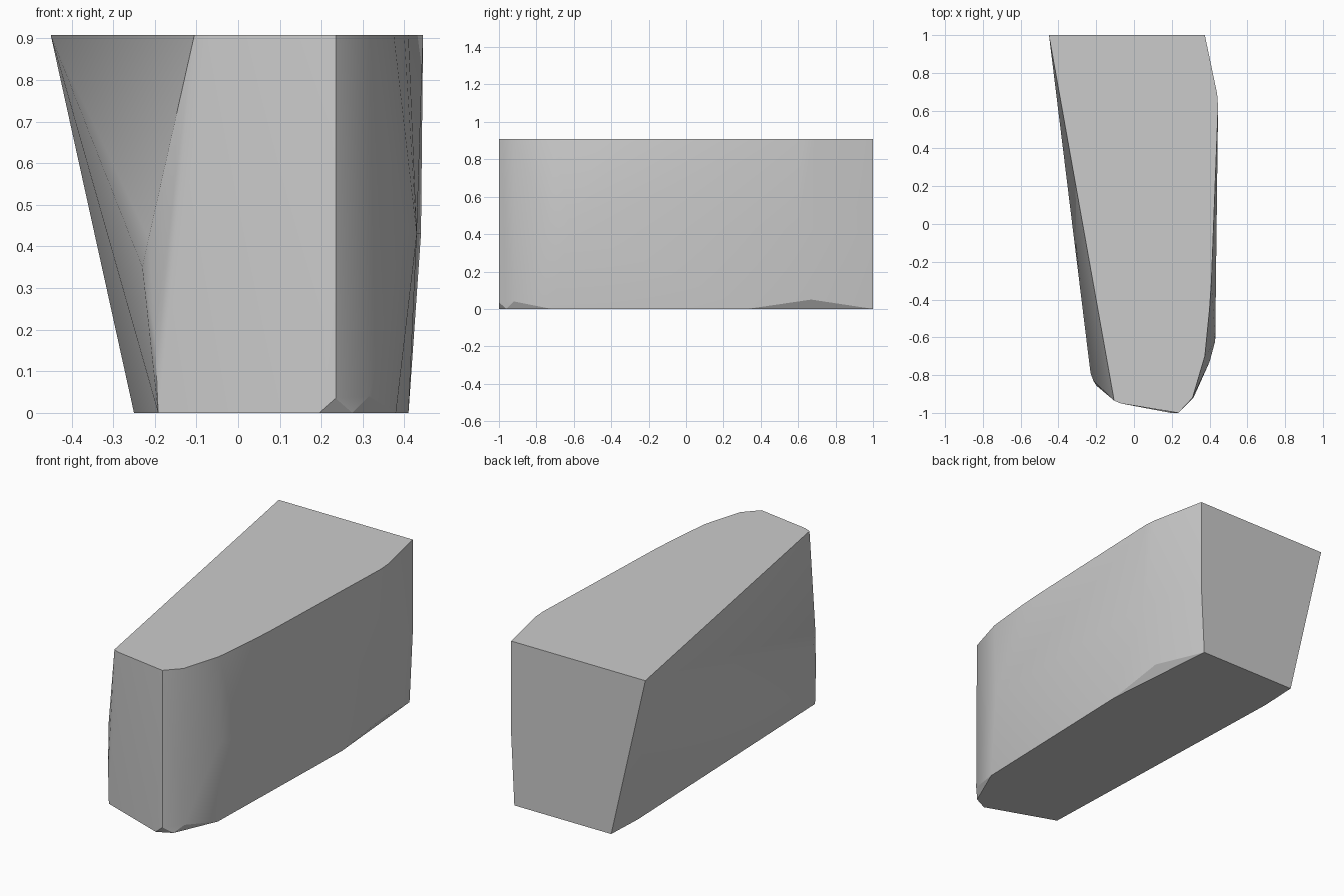
import bpy, bmesh

if "Cube" in bpy.data.objects:
    bpy.data.objects.remove(bpy.data.objects["Cube"])

H = 0.908

# Top outline
top = [(-0.45, 1), (0.375, 1), (0.44, 0.69), (0.445, 0.62), (0.41, -0.3), (0.40, -0.45),
       (0.375, -0.7), (0.31, -0.92), (0.235, -1), (-0.07, -0.95), (-0.105, -0.935)]
# Bottom outline
bottom = [(-0.24, 1), (-0.25, 0.78), (-0.192, -0.86), (0.195, -1),
          (0.275, -0.96), (0.38, -0.72), (0.41, 0.33), (0.355, 1)]
# Points where the sides swell between the two outlines
middle = [(0.43, -0.62, 0.43), (0.40, -0.73, 0.45), (0.44, 0.6, 0.43), (0.375, 1, 0.4),
          (0.413, 0.67, 0.05), (0.315, -0.92, 0.04), (0.235, -1, 0.035),
          (-0.23, -0.79, 0.35), (-0.2, -0.855, 0.19), (-0.215, -0.83, 0.42)]

points = [(x, y, H) for x, y in top] + [(x, y, 0) for x, y in bottom] + middle

# Faceted block: tight skin around the outlines
bm = bmesh.new()
for p in points:
    bm.verts.new(p)
hull = bmesh.ops.convex_hull(bm, input=bm.verts[:])
loose = [v for v in bm.verts if not v.link_faces]
bmesh.ops.delete(bm, geom=loose, context='VERTS')
bmesh.ops.dissolve_limit(bm, angle_limit=0.005, verts=bm.verts[:], edges=bm.edges[:])
bmesh.ops.recalc_face_normals(bm, faces=bm.faces[:])

mesh = bpy.data.meshes.new("tapered_block")
bm.to_mesh(mesh)
bm.free()
block = bpy.data.objects.new("tapered_block", mesh)
bpy.context.collection.objects.link(block)

# Soft sides, crisp rims
bpy.context.view_layer.objects.active = block
block.select_set(True)
bpy.ops.object.shade_smooth_by_angle(angle=0.35)
